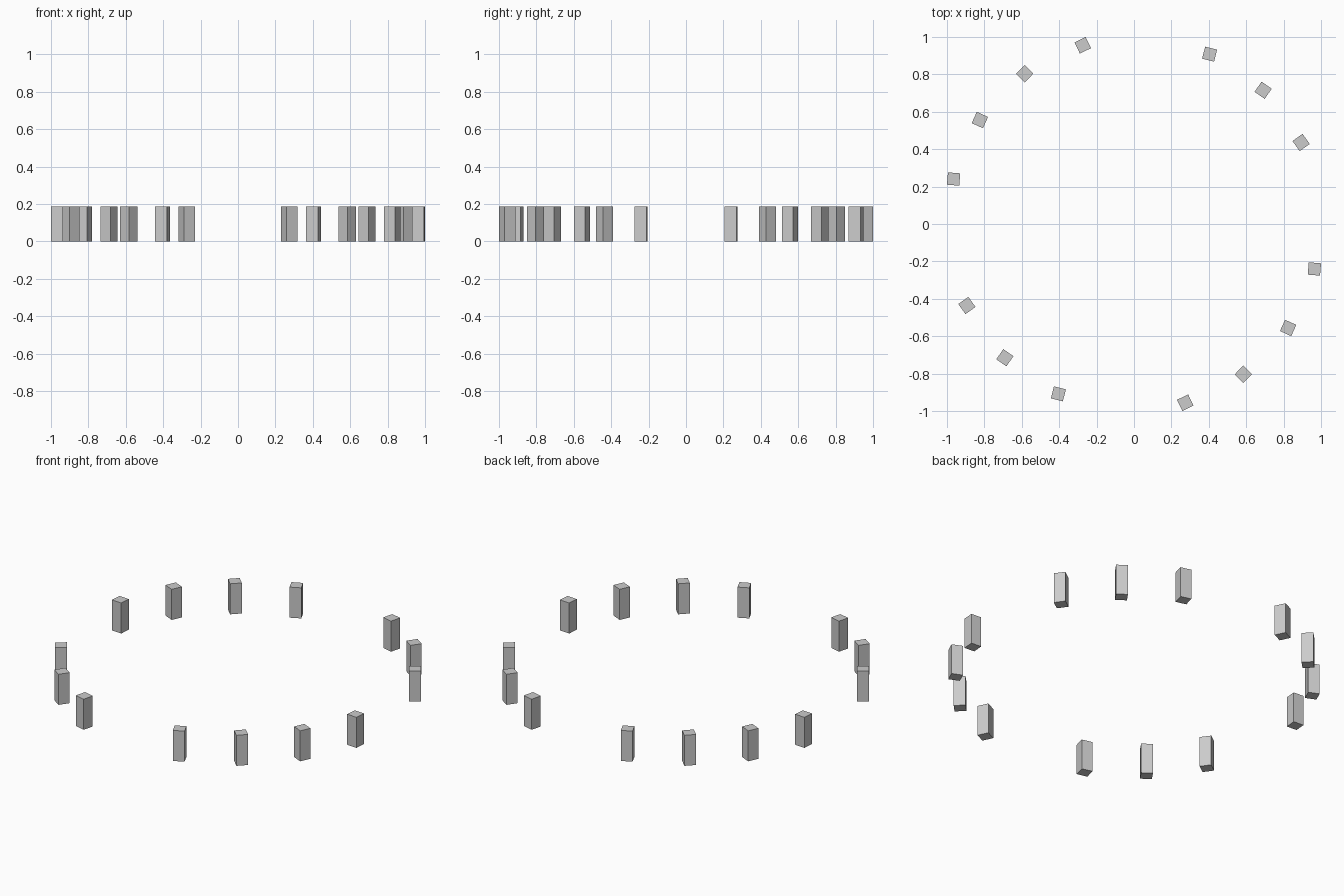
import bpy
from math import cos, sin, radians

if "Cube" in bpy.data.objects:
    bpy.data.objects.remove(bpy.data.objects["Cube"])

RADIUS = 0.994      # ring radius to post centres
SIDE = 0.066        # square post width
HEIGHT = 0.187
TWIST = 9.5         # post rotation relative to the radial direction

# Ring of square posts every 20 degrees, leaving four gaps
angles = [a for a in range(6, 366, 20) if a not in (6, 86, 186, 266)]

for i, a in enumerate(angles, 1):
    t = radians(a)
    bpy.ops.mesh.primitive_cube_add(
        size=1,
        location=(RADIUS * cos(t), RADIUS * sin(t), HEIGHT / 2),
        rotation=(0, 0, radians(a + TWIST)))
    post = bpy.context.object
    post.name = f"post_{i:02d}"
    post.scale = (SIDE, SIDE, HEIGHT)
